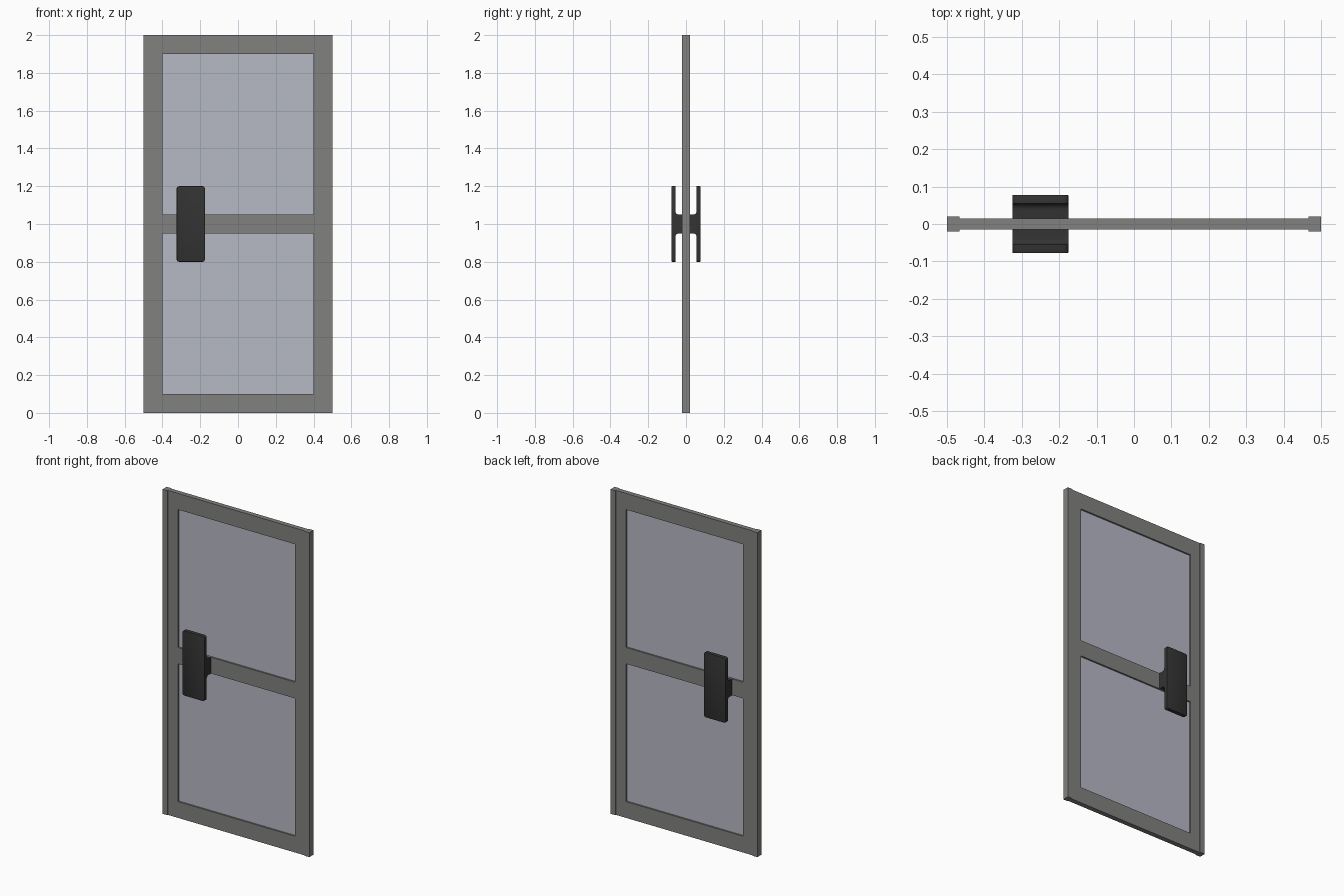
import bpy, bmesh, math

if "Cube" in bpy.data.objects:
    bpy.data.objects.remove(bpy.data.objects["Cube"])


def material(name, rgb):
    m = bpy.data.materials.new(name)
    m.diffuse_color = (*rgb, 1)
    m.use_nodes = True
    m.node_tree.nodes["Principled BSDF"].inputs["Base Color"].default_value = m.diffuse_color
    return m


METAL = material("grey_metal", (0.22, 0.22, 0.215))
GLASS = material("pale_glass", (0.47, 0.48, 0.56))
DARK = material("dark_handle", (0.033, 0.033, 0.033))


def prism(name, pts, axis, lo, hi, mat, finish=None):
    """Extrude a closed profile along x (points y,z) or z (points x,y)."""
    bm = bmesh.new()
    place = (lambda p: (lo, *p)) if axis == 'x' else (lambda p: (*p, lo))
    face = bm.faces.new([bm.verts.new(place(p)) for p in pts])
    ext = bmesh.ops.extrude_face_region(bm, geom=[face])
    vec = (hi - lo, 0, 0) if axis == 'x' else (0, 0, hi - lo)
    moved = [g for g in ext['geom'] if isinstance(g, bmesh.types.BMVert)]
    bmesh.ops.translate(bm, verts=moved, vec=vec)
    if finish:
        finish(bm)
    bmesh.ops.recalc_face_normals(bm, faces=bm.faces)
    me = bpy.data.meshes.new(name)
    bm.to_mesh(me)
    bm.free()
    me.materials.append(mat)
    ob = bpy.data.objects.new(name, me)
    bpy.context.collection.objects.link(ob)
    return ob


def rect(a0, a1, b0, b1):
    return [(a0, b0), (a1, b0), (a1, b1), (a0, b1)]


# stiles with a thicker outer lip
for s, side in ((-1, "left"), (1, "right")):
    half = [(0.4, 0.015), (0.466, 0.015), (0.466, 0.02), (0.5, 0.02)]
    outline = half + [(x, -y) for x, y in reversed(half)]
    prism(side + "_stile", [(s * x, y) for x, y in outline], 'z', 0, 2, METAL)

# horizontal rails
for name, z0, z1 in (("bottom_rail", 0, 0.1), ("middle_rail", 0.95, 1.05), ("top_rail", 1.9, 2)):
    prism(name, rect(-0.015, 0.015, z0, z1), 'x', -0.4, 0.4, METAL)

# glass panes
for name, z0, z1 in (("lower_glass", 0.1, 0.95), ("upper_glass", 1.05, 1.9)):
    prism(name, rect(-0.005, 0.005, z0, z1), 'x', -0.4, 0.4, GLASS)


# push plates, each with a filleted stem, softened at the outer corners
def soften(bm):
    def ends(e):
        return [v.co for v in e.verts]
    corners = [e for e in bm.edges
               if all(abs(c.z - 1) > 0.199 for c in ends(e))
               and abs(ends(e)[0].y - ends(e)[1].y) > 0.01]
    # short edges across the plate ends round its silhouette
    bmesh.ops.bevel(bm, geom=corners, offset=0.012, segments=3,
                    profile=0.5, affect='EDGES')
    bmesh.ops.recalc_face_normals(bm, faces=bm.faces)
    rim = [e for e in bm.edges
           if all(abs(abs(c.y) - 0.078) < 1e-4 for c in ends(e))]
    bmesh.ops.bevel(bm, geom=rim, offset=0.003, segments=2,
                    profile=0.5, affect='EDGES')


R = 0.016
upper = [(0.015, 0.05)]
for i in range(7):
    a = math.pi / 2 * i / 6
    upper.append((0.055 - R + R * math.sin(a), 0.05 + R - R * math.cos(a)))
upper += [(0.055, 0.2), (0.078, 0.2)]
profile = upper + [(y, -z) for y, z in reversed(upper)]
for s, side in ((-1, "front"), (1, "back")):
    ob = prism(side + "_push_handle", [(s * y, 1 + z) for y, z in profile],
               'x', -0.325, -0.175, DARK, soften)
    bpy.ops.object.select_all(action='DESELECT')
    ob.select_set(True)
    bpy.context.view_layer.objects.active = ob
    bpy.ops.object.shade_smooth_by_angle(angle=math.radians(35))
